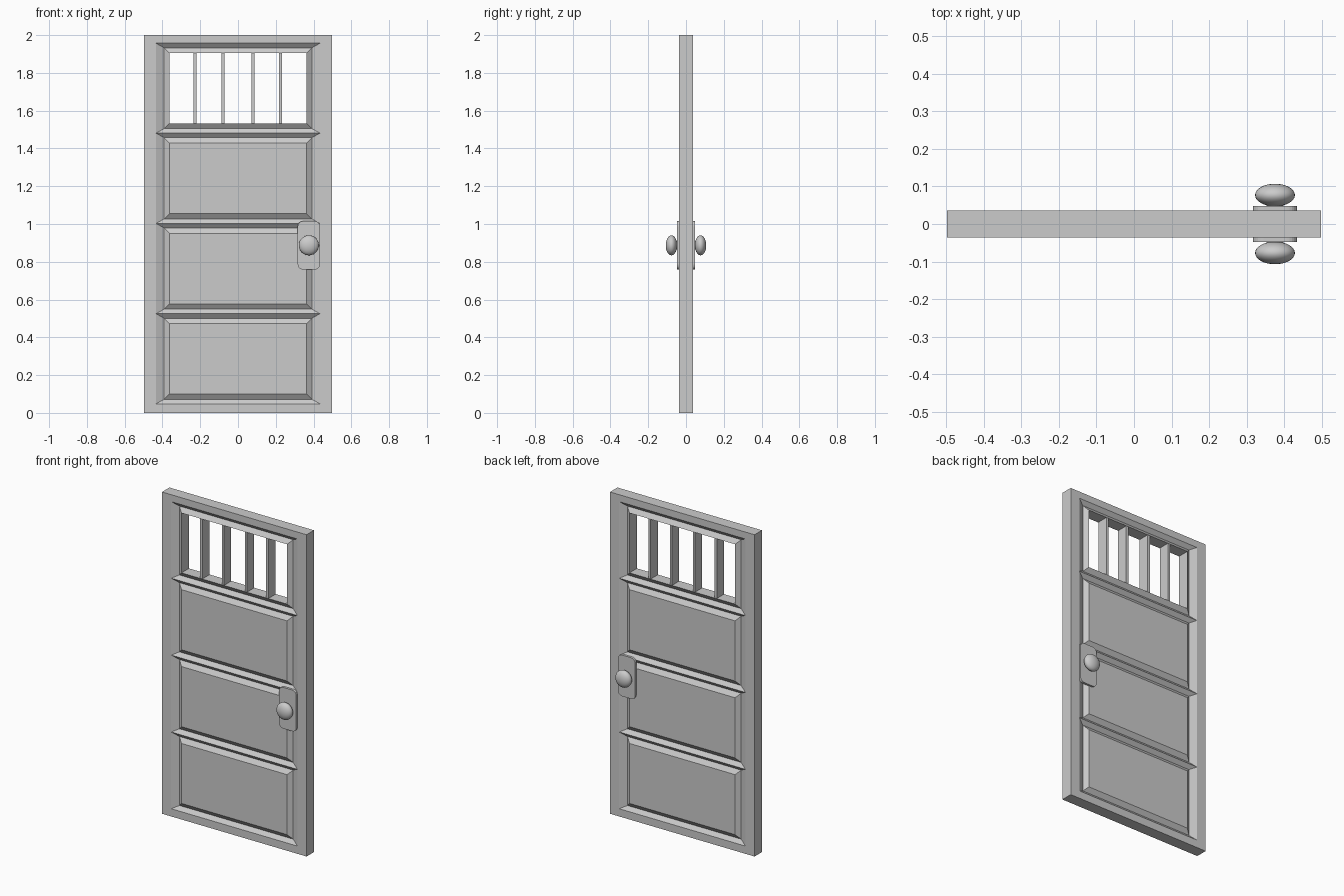
import bpy, bmesh, math
from mathutils import Matrix

if "Cube" in bpy.data.objects:
    bpy.data.objects.remove(bpy.data.objects["Cube"])

W, H, T = 0.497, 2.0, 0.0365          # half width, height, half thickness
PX = 0.434                            # half width of the panelled area
ZS = [0.048, 0.525, 1.003, 1.481, 1.957]   # panel boundaries (ridge lines)
GROOVE = 0.02                         # depth of the V groove
KX, KZ = 0.375, 0.887                 # knob position


def finish(name, bm):
    me = bpy.data.meshes.new(name)
    bmesh.ops.recalc_face_normals(bm, faces=bm.faces)
    bm.to_mesh(me)
    bm.free()
    ob = bpy.data.objects.new(name, me)
    bpy.context.collection.objects.link(ob)
    return ob


def rect(hx, z0, z1, y):
    return [(-hx, y, z0), (hx, y, z0), (hx, y, z1), (-hx, y, z1)]


def face(bm, pts):
    bm.faces.new([bm.verts.new(p) for p in pts])


def ring(bm, a, b):
    for i in range(4):
        j = (i + 1) % 4
        face(bm, [a[i], a[j], b[j], b[i]])


def box(name, size, loc, bevel=0.0):
    bm = bmesh.new()
    bmesh.ops.create_cube(bm, size=1, matrix=Matrix.Translation(loc) @ Matrix.Diagonal((*size, 1)))
    if bevel:
        edges = [e for e in bm.edges
                 if abs(e.verts[0].co.y - e.verts[1].co.y) > 1e-5]
        bmesh.ops.bevel(bm, geom=edges, offset=bevel, segments=6, profile=0.5, affect='EDGES')
    return finish(name, bm)


# Door slab: front half, then mirrored to the back
bm = bmesh.new()
outer = rect(W, 0, H, -T)
ring(bm, outer, rect(W, 0, H, 0))
face(bm, [outer[0], outer[1], (PX, -T, ZS[0]), (-PX, -T, ZS[0])])
face(bm, [outer[3], outer[2], (PX, -T, ZS[-1]), (-PX, -T, ZS[-1])])
for s in (-1, 1):
    face(bm, [(s * W, -T, H), (s * W, -T, 0)] + [(s * PX, -T, z) for z in ZS])
for i in range(4):
    z0, z1 = ZS[i], ZS[i + 1]
    edge = rect(PX, z0, z1, -T)
    valley = rect(0.391, z0 + 0.024, z1 - 0.024, -T + GROOVE)
    inner = rect(0.363, z0 + 0.052, z1 - 0.052, -T)
    ring(bm, edge, valley)
    ring(bm, valley, inner)
    if i < 3:
        face(bm, inner)
    else:  # window opening
        ring(bm, inner, rect(0.363, z0 + 0.052, z1 - 0.052, 0))
bmesh.ops.remove_doubles(bm, verts=bm.verts, dist=1e-4)
bmesh.ops.mirror(bm, geom=bm.verts[:] + bm.edges[:] + bm.faces[:], axis='Y', merge_dist=1e-4)
bmesh.ops.remove_doubles(bm, verts=bm.verts, dist=1e-4)
finish("door_slab", bm)

# Window bars
wz0, wz1 = ZS[3] + 0.05, ZS[4] - 0.05
for i, x in enumerate((-0.228, -0.079, 0.079, 0.226)):
    box(f"window_bar_{i + 1}", (0.016, 0.07, wz1 - wz0), (x, 0, (wz0 + wz1) / 2))

# Lock plate, neck and knob on each side
for s, side in ((-1, "front"), (1, "back")):
    box(f"{side}_lock_plate", (0.118, 0.014, 0.256), (KX, s * 0.041, KZ), 0.028)

    bm = bmesh.new()
    bmesh.ops.create_cone(bm, cap_ends=True, segments=24, radius1=0.022, radius2=0.022, depth=0.03,
                          matrix=Matrix.Translation((KX, s * 0.055, KZ)) @ Matrix.Rotation(math.pi / 2, 4, 'X'))
    finish(f"{side}_knob_neck", bm)

    bm = bmesh.new()
    bmesh.ops.create_uvsphere(bm, u_segments=32, v_segments=16, radius=1)
    bmesh.ops.transform(bm, verts=bm.verts, matrix=Matrix.Translation((KX, s * 0.077, KZ))
                        @ Matrix.Diagonal((0.053, 0.03, 0.053, 1)) @ Matrix.Rotation(math.pi / 2, 4, 'X'))
    knob = finish(f"{side}_knob", bm)
    knob.data.shade_smooth()
